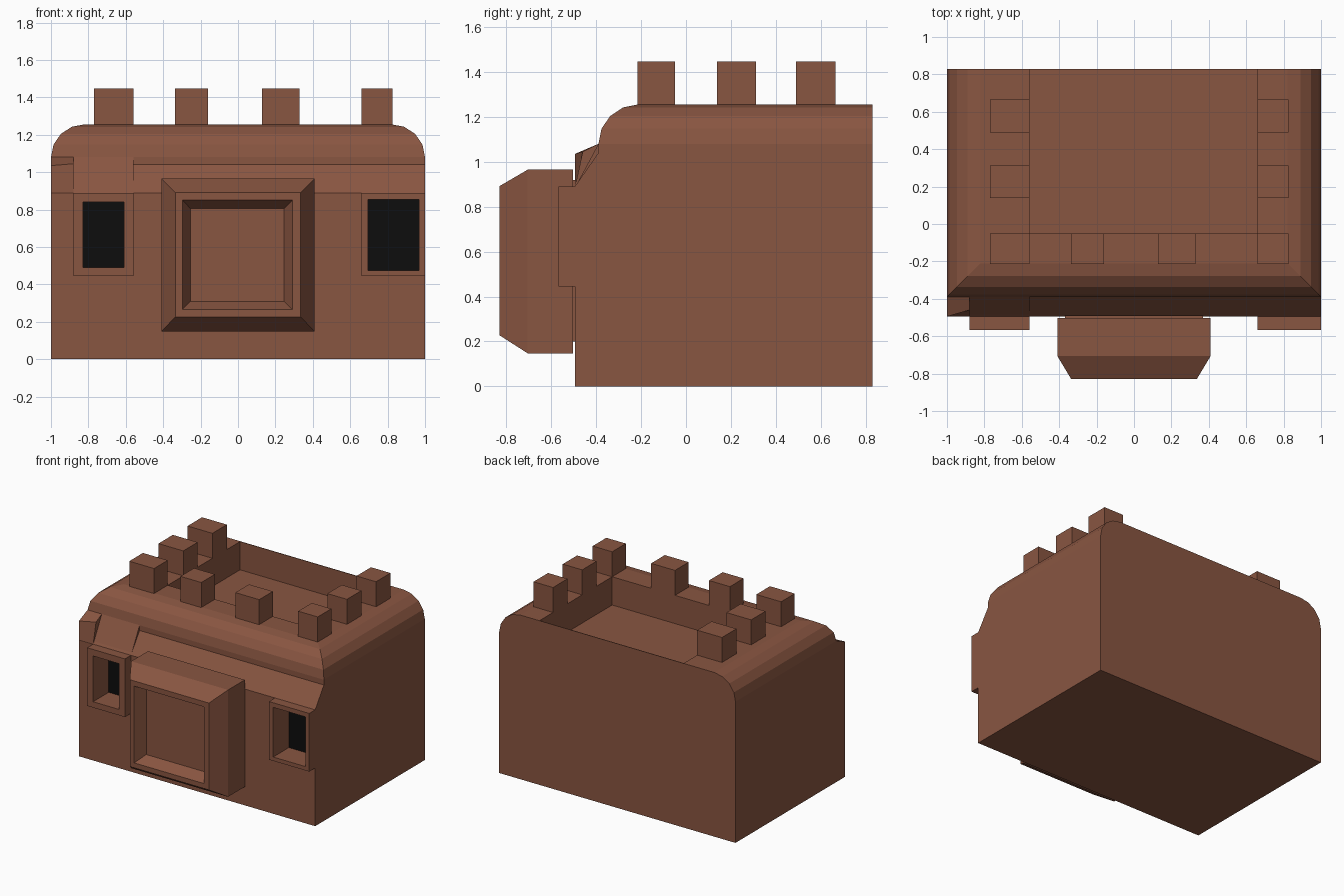
import bpy, bmesh, math

if "Cube" in bpy.data.objects:
    bpy.data.objects.remove(bpy.data.objects["Cube"])


def material(name, rgb):
    m = bpy.data.materials.new(name)
    m.diffuse_color = (*rgb, 1)
    m.use_nodes = True
    m.node_tree.nodes["Principled BSDF"].inputs["Base Color"].default_value = m.diffuse_color
    return m


CLAY = material("brown clay", (0.25, 0.092, 0.053))
BLACK = material("dark opening", (0.004, 0.004, 0.004))


def loft(name, rings, mat=CLAY):
    """Skin a stack of equal-length point rings and cap both ends."""
    bm = bmesh.new()
    vs = [[bm.verts.new(p) for p in r] for r in rings]
    n = len(rings[0])
    for a, b in zip(vs, vs[1:]):
        for i in range(n):
            j = (i + 1) % n
            bm.faces.new((a[i], a[j], b[j], b[i]))
    bm.faces.new(vs[0][::-1])
    bm.faces.new(vs[-1])
    bmesh.ops.recalc_face_normals(bm, faces=bm.faces)
    me = bpy.data.meshes.new(name)
    bm.to_mesh(me)
    bm.free()
    me.materials.append(mat)
    ob = bpy.data.objects.new(name, me)
    bpy.context.collection.objects.link(ob)
    return ob


def rect_z(x0, x1, y0, y1, z):
    return [(x0, y0, z), (x1, y0, z), (x1, y1, z), (x0, y1, z)]


def rect_y(x0, x1, z0, z1, y):
    return [(x0, y, z0), (x1, y, z0), (x1, y, z1), (x0, y, z1)]


def box(name, x0, x1, y0, y1, z0, z1, mat=CLAY):
    return loft(name, [rect_z(x0, x1, y0, y1, z0), rect_z(x0, x1, y0, y1, z1)], mat)


def cut(ob, cutter):
    cutter.hide_render = True
    m = ob.modifiers.new("cut", 'BOOLEAN')
    m.operation = 'DIFFERENCE'
    m.solver = 'EXACT'
    m.object = cutter
    bpy.context.view_layer.objects.active = ob
    bpy.ops.object.modifier_apply(modifier=m.name)


# Main block: sloped front ledge, then a rounded roof edge on three sides
rings = [rect_z(-1, 1, y, 0.83, z)
         for y, z in ((-0.495, 0), (-0.495, 0.89), (-0.39, 1.04), (-0.39, 1.08))]
for k in range(1, 5):
    a = math.radians(22.5 * k)
    d = 0.18 * (1 - math.cos(a))
    rings.append(rect_z(-1 + d, 1 - d, -0.39 + d, 0.83, 1.08 + 0.176 * math.sin(a)))
body = loft("main_block", rings)

# Sunken roof terrace, leaving a thin back wall
cutters = [box("terrace_cutter", -0.56, 0.66, -0.05, 0.825, 1.04, 1.6)]
cut(body, cutters[0])

# Windows: raised frame, deep opening and dark back panel
# (name, frame x range, opening x range, opening z range)
for side, fx, ox, oz in (("left", (-0.88, -0.56), (-0.83, -0.61), (0.49, 0.84)),
                         ("right", (0.66, 1.0), (0.695, 0.967), (0.475, 0.855))):
    cutter = box(side + "_window_cutter", *ox, -0.7, -0.37, *oz)
    frame = box(side + "_window_frame", *fx, -0.567, -0.49, 0.445, 0.89)
    cut(body, cutter)
    cut(frame, cutter)
    box(side + "_window_dark", *ox, -0.378, -0.371, *oz, BLACK)
    cutters.append(cutter)
for c in cutters:
    bpy.data.objects.remove(c)

# Front ledge pieces above the left window
loft("ledge_corner", [
    [(-1, -0.495, 0.885), (-1, -0.495, 1.035), (-1, -0.39, 1.08), (-1, -0.37, 0.89)],
    [(-0.88, -0.495, 0.885), (-0.88, -0.46, 1.045), (-0.88, -0.39, 1.08), (-0.88, -0.37, 0.89)]])
loft("ledge_slope", [
    [(x, -0.495, 0.885), (x, -0.39, 1.08), (x, -0.385, 0.9)] for x in (-0.88, -0.56)])

# Central bay: thin mount, chamfered frame and tapered recess
loft("front_bay", [
    rect_y(-0.37, 0.37, 0.2, 0.92, -0.49),
    rect_y(-0.37, 0.37, 0.2, 0.92, -0.503),
    rect_y(-0.41, 0.41, 0.147, 0.965, -0.503),
    rect_y(-0.41, 0.41, 0.147, 0.965, -0.705),
    rect_y(-0.335, 0.335, 0.227, 0.892, -0.83),
    rect_y(-0.298, 0.292, 0.265, 0.852, -0.83),
    rect_y(-0.255, 0.247, 0.308, 0.806, -0.745)])

# Roof battlements along the front and both sides
rows = ((-0.215, -0.05), (0.138, 0.312), (0.49, 0.665))
for i, (y0, y1) in enumerate(rows):
    box(f"left_battlement_{i + 1}", -0.77, -0.56, y0, y1, 1.24, 1.447)
    box(f"right_battlement_{i + 1}", 0.66, 0.825, y0, y1, 1.24, 1.447)
for i, (x0, x1) in enumerate(((-0.337, -0.16), (0.128, 0.33))):
    box(f"front_battlement_{i + 1}", x0, x1, *rows[0], 1.24, 1.447)
